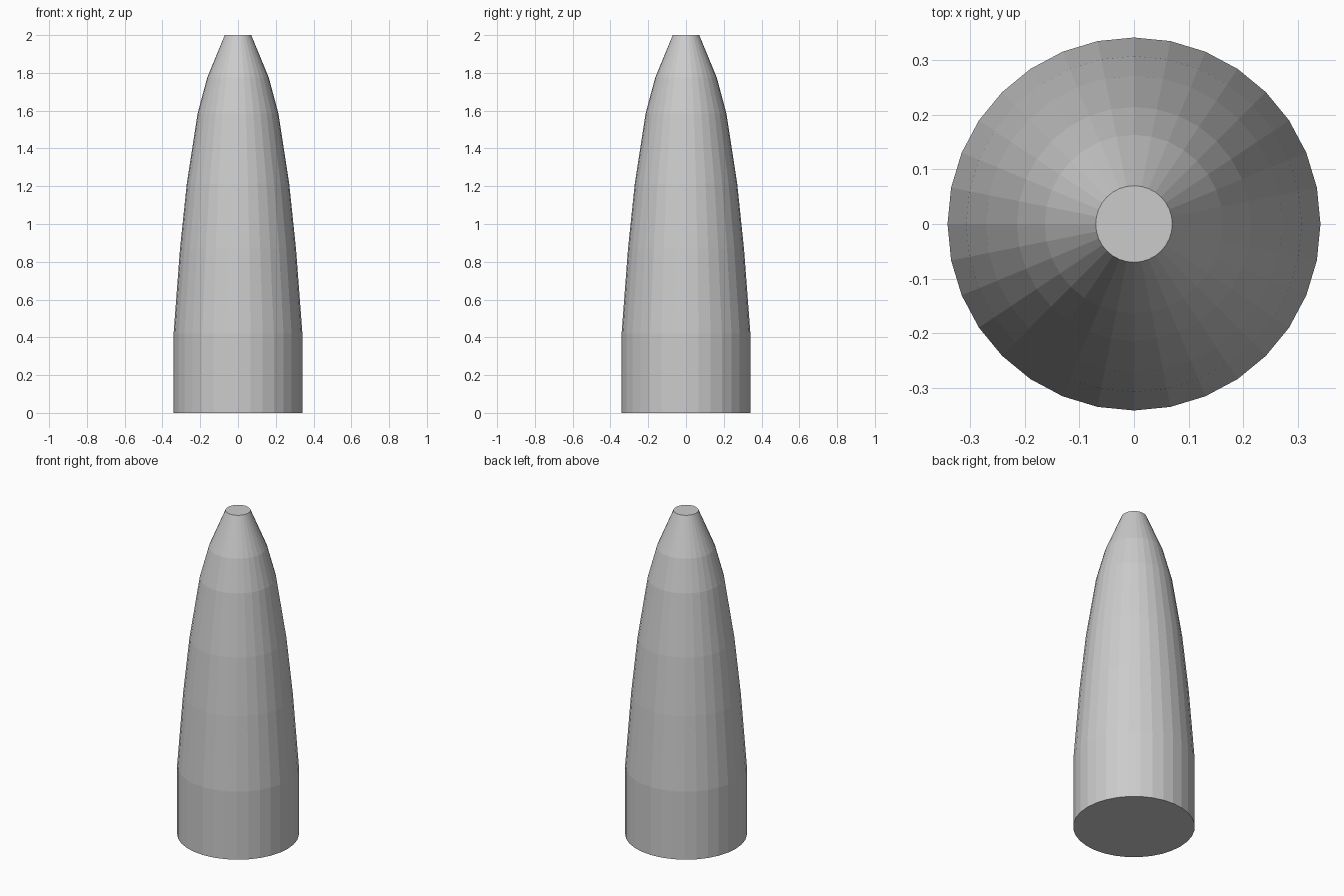
import bpy, bmesh
from math import cos, sin, tau

if "Cube" in bpy.data.objects:
    bpy.data.objects.remove(bpy.data.objects["Cube"])

SIDES = 32
# (radius, height) from base to blunt tip
PROFILE = [(0.341, 0.0), (0.341, 0.42), (0.307, 0.87), (0.271, 1.215),
           (0.214, 1.585), (0.163, 1.775), (0.07, 2.0)]


def lathe(name, profile, sides):
    """Turn a profile around z into a closed, flat-shaded solid."""
    bm = bmesh.new()
    rings = [[bm.verts.new((r * cos(tau * i / sides), r * sin(tau * i / sides), z))
              for i in range(sides)] for r, z in profile]
    for low, high in zip(rings, rings[1:]):
        for i in range(sides):
            j = (i + 1) % sides
            bm.faces.new((low[i], low[j], high[j], high[i]))
    bm.faces.new(rings[0][::-1])   # base cap
    bm.faces.new(rings[-1])        # tip cap
    mesh = bpy.data.meshes.new(name)
    bm.to_mesh(mesh)
    bm.free()
    obj = bpy.data.objects.new(name, mesh)
    bpy.context.collection.objects.link(obj)
    return obj


# Tapered body with straight base band and blunt tip
lathe("tapered_body", PROFILE, SIDES)
